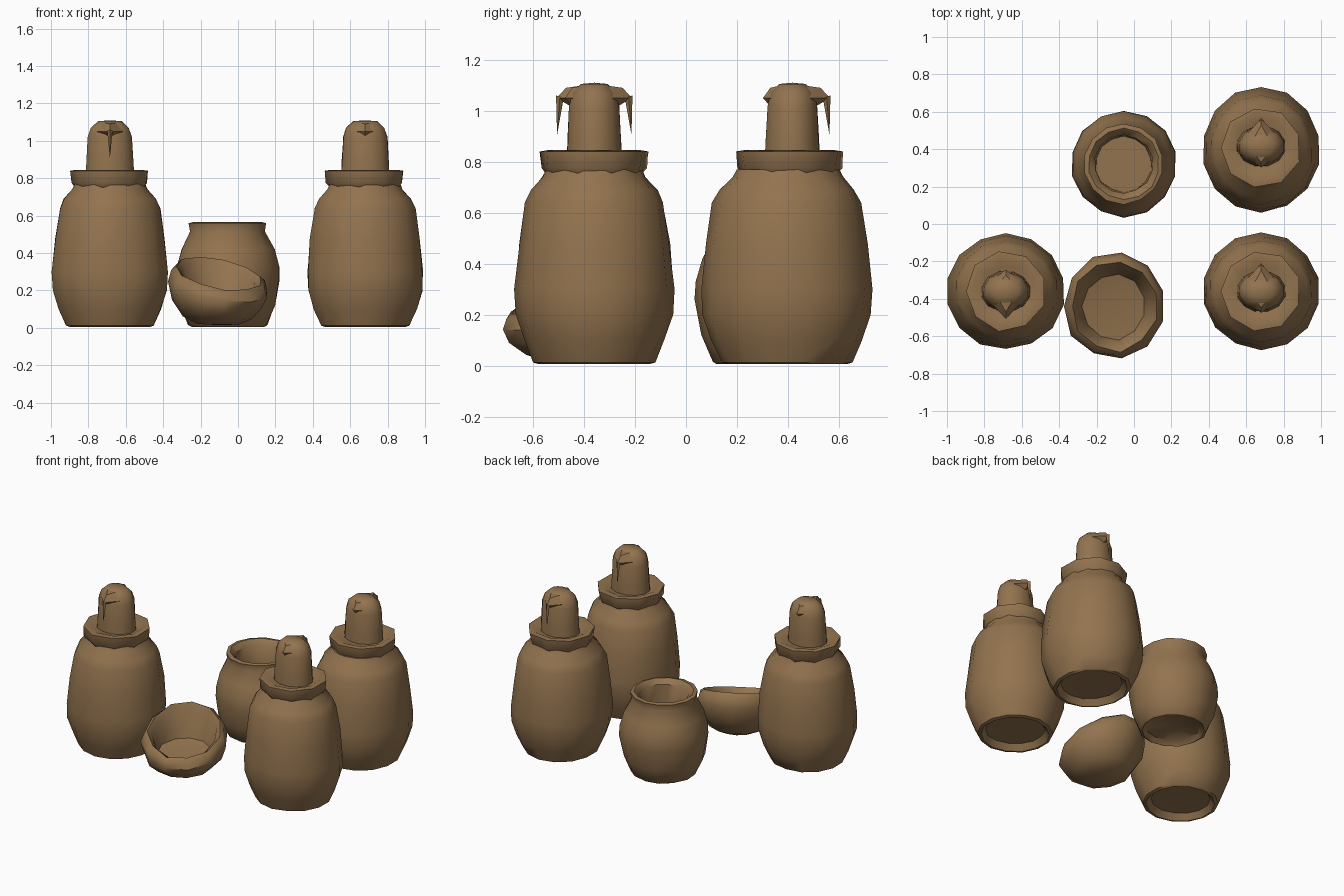
import bpy, bmesh, math, random
from mathutils import Vector

if "Cube" in bpy.data.objects:
    bpy.data.objects.remove(bpy.data.objects["Cube"])

random.seed(4)
clay = bpy.data.materials.new("brown clay")
clay.diffuse_color = (0.29, 0.172, 0.077, 1)
clay.use_nodes = True
clay.node_tree.nodes["Principled BSDF"].inputs["Base Color"].default_value = clay.diffuse_color


def finish(bm, name, loc, angle=45):
    bmesh.ops.recalc_face_normals(bm, faces=bm.faces)
    me = bpy.data.meshes.new(name)
    bm.to_mesh(me)
    bm.free()
    ob = bpy.data.objects.new(name, me)
    bpy.context.collection.objects.link(ob)
    ob.location = loc
    me.materials.append(clay)
    bpy.ops.object.select_all(action='DESELECT')
    ob.select_set(True)
    bpy.context.view_layer.objects.active = ob
    bpy.ops.object.shade_smooth_by_angle(angle=math.radians(angle))
    return ob


def lathe(name, loc, profile, sides, sx=1, sy=1, jitter=0.004, tilt=(0, 0)):
    """Spin (radius, z) points; radius 0 closes the end. tilt shears height."""
    bm = bmesh.new()
    rings = []
    for r, z in profile:
        if r == 0:
            rings.append([bm.verts.new((0, 0, z))])
            continue
        ring = []
        for i in range(sides):
            a = 2 * math.pi * (i + 0.5) / sides
            rr = r + random.uniform(-jitter, jitter)
            x, y = rr * math.cos(a) * sx, rr * math.sin(a) * sy
            ring.append(bm.verts.new((x, y, z * (1 + tilt[0] * x + tilt[1] * y))))
        rings.append(ring)
    for lo, hi in zip(rings, rings[1:]):
        for i in range(sides):
            j = (i + 1) % sides
            if len(lo) == 1:
                bm.faces.new((lo[0], hi[j], hi[i]))
            elif len(hi) == 1:
                bm.faces.new((lo[i], lo[j], hi[0]))
            else:
                bm.faces.new((lo[i], lo[j], hi[j], hi[i]))
    return finish(bm, name, loc)


def hull(name, loc, points):
    bm = bmesh.new()
    for p in points:
        bm.verts.new(p)
    bmesh.ops.convex_hull(bm, input=bm.verts)
    return finish(bm, name, loc, 30)


BODY = [(0, 0.05), (0.19, 0.045), (0.22, 0.006), (0.24, 0.012), (0.28, 0.10),
        (0.312, 0.20), (0.316, 0.30), (0.30, 0.48), (0.275, 0.64), (0.25, 0.69),
        (0.205, 0.74), (0.19, 0.77), (0, 0.77)]
COLLAR = [(0, 0.75), (0.19, 0.75), (0.21, 0.775), (0.217, 0.84), (0.185, 0.845),
          (0.14, 0.825), (0, 0.825)]
KNOB = [(0, 0.80), (0.134, 0.80), (0.13, 0.88), (0.122, 1.02), (0.105, 1.07),
        (0.065, 1.105), (0, 1.11)]

# three stoppered jars: (x, y, y stretch, side of the hanging spike)
for n, (x, y, st, side) in enumerate([(-0.685, -0.36, 0.985, -1),
                                      (0.68, -0.36, 0.985, 1),
                                      (0.68, 0.397, 1.06, 1)], 1):
    loc = (x, y, 0)
    lathe(f"jar_body_{n}", loc, BODY, 14, 1, st)
    lathe(f"jar_collar_{n}", (x, y + (st > 1) * 0.01, 0), COLLAR, 9, 0.99, 0.99)
    knob_loc = (x, y + (st > 1) * 0.02, 0)
    lathe(f"stopper_{n}", knob_loc, KNOB, 12, 1, 0.83, 0.002)
    # pointed lip on both sides of the stopper
    for s in (-1, 1):
        reach = 0.148 if s == side else 0.115
        hull(f"stopper_lip_{n}", knob_loc,
             [(-0.09, s * 0.05, 1.05), (0.09, s * 0.05, 1.05), (-0.04, s * 0.04, 1.10),
              (0.04, s * 0.04, 1.10), (0, s * 0.08, 1.01), (0, s * reach, 1.05),
              (0, s * reach * 0.75, 1.09)])
    # thin spike hanging off the lip
    hull(f"stopper_spike_{n}", knob_loc,
         [(-0.014, side * 0.135, 1.055), (0.014, side * 0.135, 1.055),
          (0, side * 0.15, 1.06), (0, side * 0.12, 1.05), (0, side * 0.146, 0.905)])

# open round pot
lathe("open_pot", (-0.055, 0.32, 0),
      [(0, 0.04), (0.17, 0.035), (0.20, 0.006), (0.215, 0.015), (0.258, 0.12),
       (0.283, 0.26), (0.28, 0.33), (0.255, 0.42), (0.205, 0.515), (0.213, 0.56),
       (0.19, 0.565), (0.155, 0.535), (0.15, 0.40), (0, 0.40)], 14)

# low bowl with its rim leaning to the front
lathe("leaning_bowl", (-0.105, -0.44, 0),
      [(0, 0.015), (0.11, 0.02), (0.19, 0.055), (0.25, 0.13), (0.275, 0.215),
       (0.262, 0.27), (0.235, 0.29), (0.21, 0.255), (0.17, 0.13), (0, 0.11)],
      11, 0.98, 1.03, 0.008, (-0.6, 1.15))
